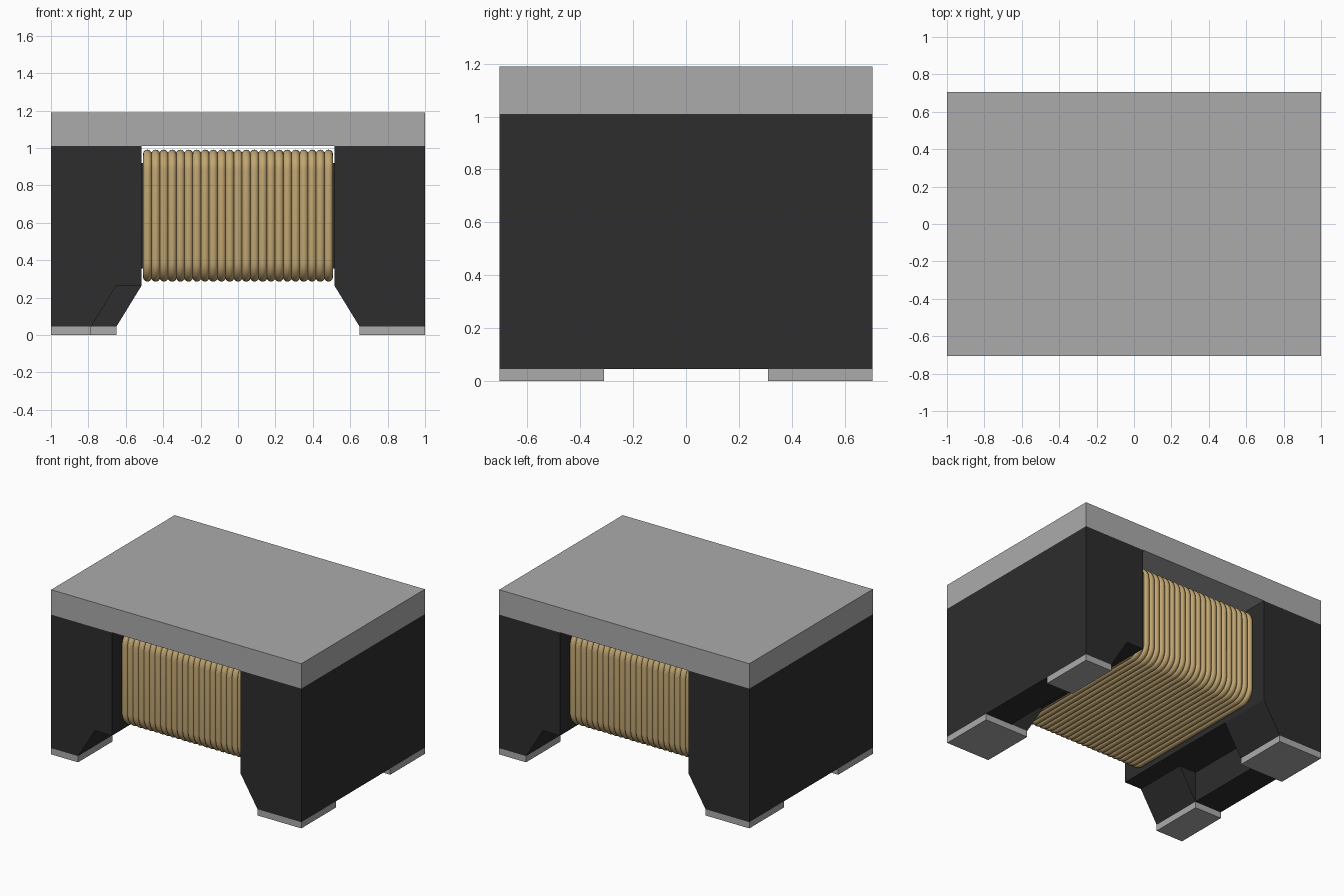
import bpy
import bmesh
import math

if "Cube" in bpy.data.objects:
    bpy.data.objects.remove(bpy.data.objects["Cube"], do_unlink=True)


def material(name, r, g, b):
    mat = bpy.data.materials.new(name)
    mat.use_nodes = True
    mat.diffuse_color = (r, g, b, 1)
    shader = mat.node_tree.nodes["Principled BSDF"]
    shader.inputs["Base Color"].default_value = (r, g, b, 1)
    shader.inputs["Roughness"].default_value = 0.6
    return mat


GREY = material("light grey", 0.41, 0.41, 0.41)
DARK = material("charcoal ferrite", 0.026, 0.026, 0.026)
COPPER = material("tan wire", 0.54, 0.385, 0.17)

# Shared dimensions
DEPTH = 0.705
PAD_TOP, ARCH, LID_BOTTOM, LID_TOP = 0.045, 0.265, 1.01, 1.19
INNER, WIDE, NARROW = 0.515, 0.65, 0.785
FOOT_Y = 0.31


def prism(name, profile, y0, y1, mat):
    """Extrude an x-z profile along y."""
    bm = bmesh.new()
    face = bm.faces.new([bm.verts.new((x, y0, z)) for x, z in profile])
    grown = bmesh.ops.extrude_face_region(bm, geom=[face])["geom"]
    moved = [v for v in grown if isinstance(v, bmesh.types.BMVert)]
    bmesh.ops.translate(bm, verts=moved, vec=(0, y1 - y0, 0))
    bmesh.ops.recalc_face_normals(bm, faces=bm.faces)
    mesh = bpy.data.meshes.new(name)
    bm.to_mesh(mesh)
    bm.free()
    mesh.materials.append(mat)
    obj = bpy.data.objects.new(name, mesh)
    bpy.context.collection.objects.link(obj)
    return obj


def box(name, x0, x1, y0, y1, z0, z1, mat):
    return prism(name, [(x0, z0), (x1, z0), (x1, z1), (x0, z1)], y0, y1, mat)


def carve(obj, cutters):
    """Subtract the cutters and bake the result."""
    for cutter in cutters:
        mod = obj.modifiers.new("cut", "BOOLEAN")
        mod.operation = "DIFFERENCE"
        mod.solver = "EXACT"
        mod.object = cutter
    bpy.context.view_layer.update()
    graph = bpy.context.evaluated_depsgraph_get()
    baked = bpy.data.meshes.new_from_object(obj.evaluated_get(graph))
    obj.modifiers.clear()
    obj.data = baked
    for cutter in cutters:
        bpy.data.objects.remove(cutter, do_unlink=True)


# Lid
box("lid", -1, 1, -DEPTH, DEPTH, LID_BOTTOM, LID_TOP, GREY)

# Right flange: two feet with an arch between, front foot narrower
flange = prism("right_flange",
               [(-1, PAD_TOP), (-WIDE, PAD_TOP), (-INNER, ARCH),
                (-INNER, LID_BOTTOM), (-1, LID_BOTTOM)], -DEPTH, DEPTH, DARK)
slope = (NARROW - WIDE) / (ARCH - PAD_TOP)
foot_cut = prism("foot_cutter",
                 [(-NARROW - slope * PAD_TOP, 0), (-0.4, 0), (-0.4, ARCH), (-WIDE, ARCH)],
                 -0.8, 0, DARK)
arch_cut = box("arch_cutter", -NARROW, -0.4, -FOOT_Y, FOOT_Y, 0, ARCH, DARK)
carve(flange, [foot_cut, arch_cut])

# Left flange is the same part turned half way round
other = bpy.data.objects.new("left_flange", flange.data)
other.rotation_euler.z = math.pi
bpy.context.collection.objects.link(other)

# Terminal pads under the feet
for side, s in (("right", -1), ("left", 1)):
    for end, e in (("front", -1), ("back", 1)):
        reach = NARROW if s == e else WIDE
        xs = sorted((s, s * reach))
        ys = sorted((e * FOOT_Y, e * DEPTH))
        box(f"{end}_{side}_pad", *xs, *ys, 0, PAD_TOP, GREY)

# Core bar between the flanges
box("core", -INNER, INNER, -0.545, 0.545, 0.355, 0.92, DARK)

# Winding: a row of rounded rectangular turns
TURNS, WIRE = 23, 0.024
HALF_Y, HALF_Z, CORNER, MID_Z = 0.591, 0.329, 0.085, 0.638
loop = []
for sy, sz, start in ((1, 1, 0), (-1, 1, 90), (-1, -1, 180), (1, -1, 270)):
    for step in range(9):
        a = math.radians(start + step * 90 / 8)
        loop.append((sy * (HALF_Y - CORNER) + CORNER * math.cos(a),
                     MID_Z + sz * (HALF_Z - CORNER) + CORNER * math.sin(a)))

curve = bpy.data.curves.new("winding", "CURVE")
curve.dimensions = "3D"
curve.bevel_depth = WIRE
curve.bevel_resolution = 4
span = 0.508 - WIRE
for i in range(TURNS):
    x = -span + 2 * span * i / (TURNS - 1)
    spline = curve.splines.new("POLY")
    spline.points.add(len(loop) - 1)
    for point, (y, z) in zip(spline.points, loop):
        point.co = (x, y, z, 1)
    spline.use_cyclic_u = True
    spline.use_smooth = True
curve.materials.append(COPPER)
winding = bpy.data.objects.new("winding", curve)
bpy.context.collection.objects.link(winding)
bpy.ops.object.select_all(action="DESELECT")
winding.select_set(True)
bpy.context.view_layer.objects.active = winding
bpy.ops.object.convert(target="MESH")
bpy.ops.object.shade_smooth_by_angle(angle=math.radians(40))
